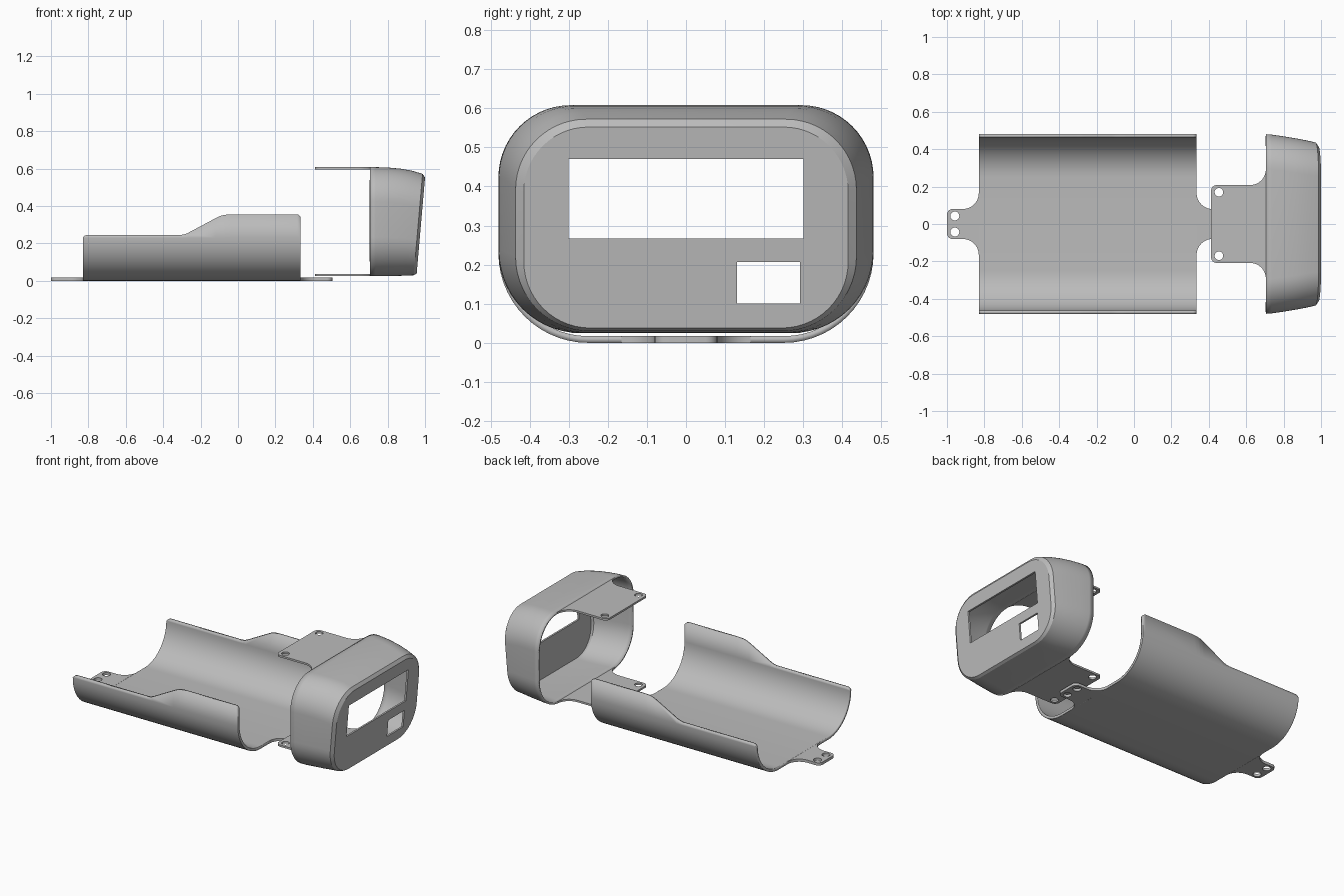
import bpy, bmesh
from math import sin, cos, pi

cube = bpy.data.objects.get("Cube")
if cube:
    bpy.data.objects.remove(cube, do_unlink=True)

grey = bpy.data.materials.new("plain grey")
grey.use_nodes = True
COLOUR = (0.5, 0.5, 0.5, 1)
grey.diffuse_color = COLOUR
grey.node_tree.nodes["Principled BSDF"].inputs["Base Color"].default_value = COLOUR
SHELL, WALL = 0.017, 0.012


def arc(cu, cv, r, start, end, n=14):
    """Points on an arc, angles in quarter turns."""
    angles = [(start + (end - start) * i / n) * pi / 2 for i in range(n + 1)]
    return [(cu + r * cos(a), cv + r * sin(a)) for a in angles]


def add_object(name, mesh):
    obj = bpy.data.objects.new(name, mesh)
    bpy.context.collection.objects.link(obj)
    mesh.materials.clear()
    mesh.materials.append(grey)
    return obj


def smooth(obj):
    bpy.ops.object.select_all(action="DESELECT")
    obj.select_set(True)
    bpy.context.view_layer.objects.active = obj
    bpy.ops.object.shade_smooth_by_angle(angle=0.42)


def loft(name, sections, closed, thickness):
    """Skin cross-sections into a sheet, then thicken it inwards."""
    bm = bmesh.new()
    rows = [[bm.verts.new(p) for p in s] for s in sections]
    n = len(rows[0])
    for a, b in zip(rows, rows[1:]):
        for i in range(n if closed else n - 1):
            j = (i + 1) % n
            bm.faces.new((a[i], a[j], b[j], b[i]))
    if closed:
        bm.faces.new(rows[-1])
    bmesh.ops.recalc_face_normals(bm, faces=bm.faces)
    lowest = min(bm.faces, key=lambda f: f.calc_center_median().z)
    if lowest.normal.z > 0:
        bmesh.ops.reverse_faces(bm, faces=bm.faces)
    mesh = bpy.data.meshes.new(name)
    bm.to_mesh(mesh)
    bm.free()
    obj = add_object(name, mesh)
    solid = obj.modifiers.new("thickness", "SOLIDIFY")
    solid.thickness = thickness
    solid.offset = -1
    solid.use_even_offset = True
    smooth(obj)
    return obj


def tab(name, base, end, half, fillet, z, thick, hole_y, hole_r):
    """Flat tongue with filleted root, rounded end and two screw holes."""
    s = 1 if end > base else -1
    length = abs(end - base)
    side = arc(fillet, half + fillet, fillet, 2, 3)
    side += arc(length - 0.03, half - 0.03, 0.03, 1, 0, 6)
    outline = side + [(u, -v) for u, v in reversed(side)]
    loops = [outline]
    for y in (hole_y, -hole_y):
        loops.append(arc(length - 0.042, y, hole_r, 0, 4, 28)[:-1])
    curve = bpy.data.curves.new(name, "CURVE")
    curve.dimensions, curve.fill_mode = "2D", "BOTH"
    curve.extrude = thick / 2
    for loop in loops:
        spline = curve.splines.new("POLY")
        spline.points.add(len(loop) - 1)
        for p, (u, v) in zip(spline.points, loop):
            p.co = (base + s * u, v, 0, 1)
        spline.use_cyclic_u = True
    temp = bpy.data.objects.new(name + "_outline", curve)
    bpy.context.collection.objects.link(temp)
    graph = bpy.context.evaluated_depsgraph_get()
    mesh = bpy.data.meshes.new_from_object(temp.evaluated_get(graph))
    bpy.data.objects.remove(temp, do_unlink=True)
    obj = add_object(name, mesh)
    obj.location.z = z + thick / 2
    smooth(obj)


# Lower trough: U section whose rim steps up towards the cap
def trough_section(x, rim):
    left = arc(-0.25, 0.23, 0.23, 2, 3)
    left = [(y, min(z, rim)) for y, z in left]
    half = [(-0.48, rim)] + left
    return [(x, y, z) for y, z in half + [(-y, z) for y, z in reversed(half)]]


rim = [(-0.83, 0.231)]
rim += [(-0.83 + d, 0.245 - 0.014 * (1 - d / 0.02) ** 2) for d in (0.005, 0.01, 0.02)]
rim += [(-0.31, 0.245), (-0.29, 0.248), (-0.27, 0.255), (-0.12, 0.335),
        (-0.095, 0.347), (-0.07, 0.353), (-0.04, 0.355)]
rim += arc(0.315, 0.335, 0.02, 1, 0, 6)
rim[-1] = (0.335, 0.333)
loft("trough", [trough_section(x, h) for x, h in rim], False, SHELL)
tab("trough_rear_tab", -0.83, -1.0, 0.08, 0.085, 0, SHELL, 0.043, 0.024)
tab("trough_front_tab", 0.335, 0.505, 0.08, 0.085, 0, SHELL, 0.043, 0.024)


# End cap: rounded box tapering to a leaning, chamfered face
def cap_section(x, lean, half, low, high, r_top, r_low):
    right = arc(half - r_low, low + r_low, r_low, -1, 0)
    right += arc(half - r_top, high - r_top, r_top, 0, 1)
    ring = right + [(-y, z) for y, z in reversed(right)]
    return [(x + lean * z, y, z) for y, z in ring]


cap = loft("end_cap", [
    cap_section(0.705, 0, 0.48, 0.025, 0.608, 0.185, 0.21),
    cap_section(0.735, 0, 0.478, 0.025, 0.608, 0.185, 0.21),
    cap_section(0.79, 0.02, 0.469, 0.025, 0.606, 0.185, 0.21),
    cap_section(0.84, 0.045, 0.459, 0.026, 0.6, 0.185, 0.205),
    cap_section(0.89, 0.068, 0.448, 0.028, 0.589, 0.185, 0.2),
    cap_section(0.937, 0.087, 0.436, 0.03, 0.572, 0.18, 0.19),
    cap_section(0.952, 0.087, 0.415, 0.038, 0.552, 0.165, 0.17),
], True, WALL)


# Display window and small port cut through the face
def cut_window(name, y0, y1, z0, z1):
    bm = bmesh.new()
    bmesh.ops.create_cube(bm, size=1)
    mesh = bpy.data.meshes.new(name)
    bm.to_mesh(mesh)
    bm.free()
    box = add_object(name, mesh)
    box.scale = (0.3, y1 - y0, z1 - z0)
    box.location = (1, (y0 + y1) / 2, (z0 + z1) / 2)
    box.hide_render = True
    box.display_type = "WIRE"
    cut = cap.modifiers.new(name, "BOOLEAN")
    cut.operation, cut.solver, cut.object = "DIFFERENCE", "EXACT", box
    box.hide_set(True)


cut_window("display_window_cutter", -0.3, 0.3, 0.267, 0.47)
cut_window("port_window_cutter", 0.13, 0.292, 0.1, 0.207)

for name, z in (("cap_upper_tab", 0.608 - WALL), ("cap_lower_tab", 0.025)):
    tab(name, 0.705, 0.412, 0.208, 0.085, z, WALL, 0.17, 0.023)
